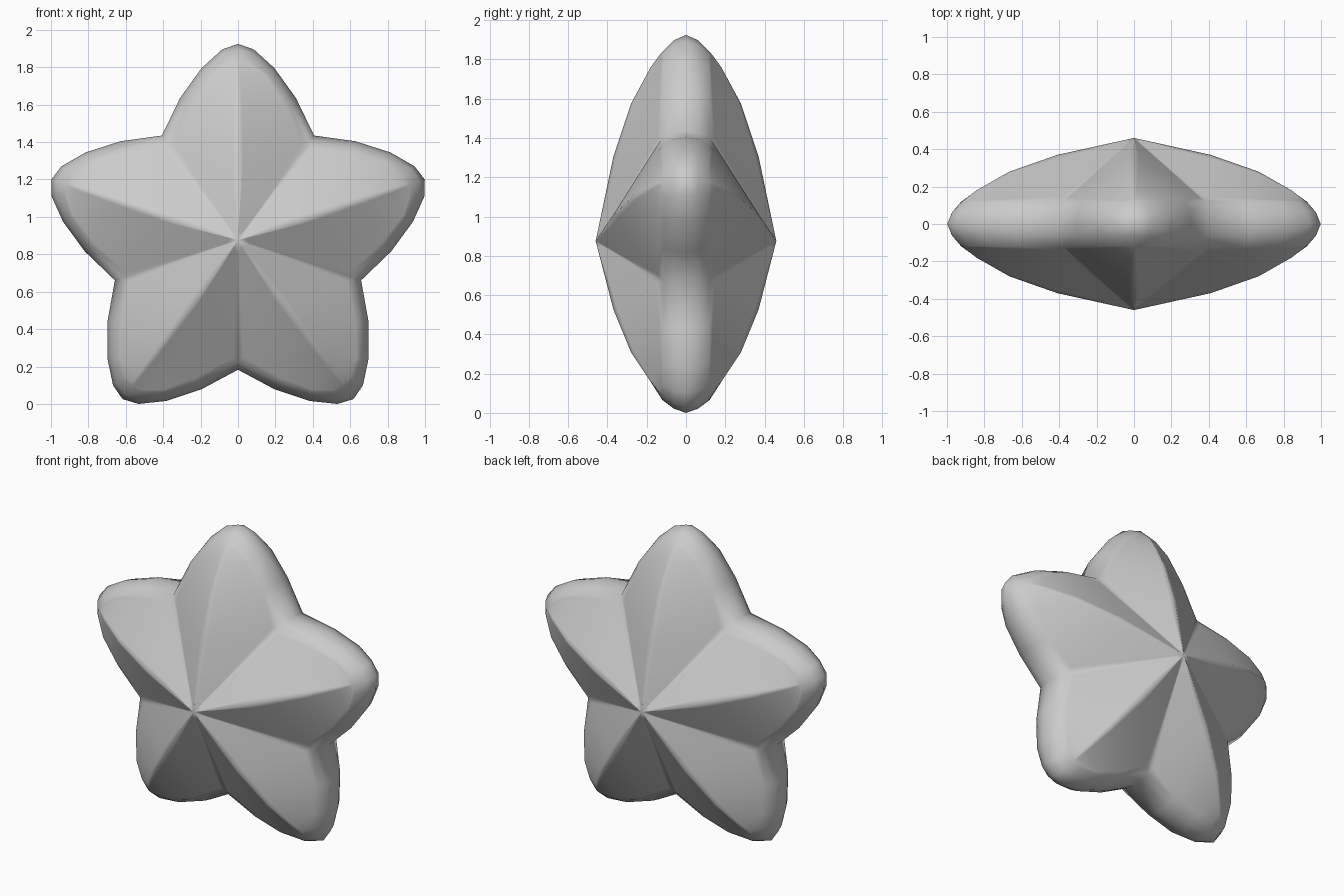
import bpy, bmesh
from math import radians
from mathutils import Vector, Matrix

cube = bpy.data.objects.get("Cube")
if cube:
    bpy.data.objects.remove(cube, do_unlink=True)

CENTRE_Z = 0.875
HUB = Vector((0, -0.46, 0))
# Cross-sections of half an arm pointing up: ridge (z, depth), face edge (x, z), outline (x, z)
SECTIONS = [
    ((0.43, 0.37), (0.385, 0.53), (0.407, 0.56)),
    ((0.70, 0.28), (0.275, 0.735), (0.31, 0.76)),
    ((0.885, 0.18), (0.16, 0.885), (0.195, 0.92)),
    ((0.94, 0.14), (0.065, 0.95), (0.085, 1.02)),
    ((0.965, 0.12), (0, 0.965), (0, 1.05)),
]
EDGE_DEPTH = 0.12
LOOPS = (0, 0.07, 0.9, 1)   # tight loops keep the ridge and valley creases crisp


def face_row(ridge, edge):
    """Points from the arm ridge across the face to its outer edge."""
    a = Vector((0, -ridge[1], ridge[0]))
    b = Vector((edge[0], -EDGE_DEPTH, edge[1]))
    return [a.lerp(b, t) for t in LOOPS]


def rim_row(edge, outline):
    """Rounded rim from the face edge to the middle of the thickness."""
    e, o = Vector(edge), Vector(outline)
    m = e.lerp(o, 0.68)
    return [Vector((e.x, -EDGE_DEPTH, e.y)), Vector((m.x, -0.062, m.y)),
            Vector((o.x, 0, o.y))]


def add_grid(bm, rows, matrix):
    """Skin neighbouring rows, collapsing cells that come to a point."""
    for low, high in zip(rows, rows[1:]):
        for i in range(len(low) - 1):
            corners = []
            for p in (low[i], low[i + 1], high[i + 1], high[i]):
                if all((p - q).length > 1e-5 for q in corners):
                    corners.append(p)
            if len(corners) > 2:
                bm.faces.new([bm.verts.new(matrix @ p) for p in corners])


# Half-arm surface patches
faces = [face_row(r, e) for r, e, o in SECTIONS]
hub_rows = [[HUB.lerp(p, f) for p in faces[0]] for f in (0, 0.1)]
rims = [rim_row(e, o) for r, e, o in SECTIONS]

# Five arms, mirrored side to side and front to back
bm = bmesh.new()
for arm in range(5):
    turn = Matrix.Rotation(radians(72 * arm), 4, 'Y')
    for sx in (1, -1):
        for sy in (1, -1):
            matrix = turn @ Matrix.Diagonal((sx, sy, 1, 1))
            add_grid(bm, hub_rows + faces, matrix)
            add_grid(bm, rims, matrix)
bmesh.ops.remove_doubles(bm, verts=bm.verts, dist=0.003)
bmesh.ops.recalc_face_normals(bm, faces=bm.faces)
for f in bm.faces:
    f.smooth = True
bmesh.ops.translate(bm, verts=bm.verts, vec=(0, 0, CENTRE_Z))

mesh = bpy.data.meshes.new("star_body")
bm.to_mesh(mesh)
bm.free()
star = bpy.data.objects.new("star_body", mesh)
bpy.context.collection.objects.link(star)

# Plain grey finish
grey = bpy.data.materials.new("light_grey")
grey.use_nodes = True
colour = (0.6, 0.6, 0.6, 1)
grey.diffuse_color = colour
grey.node_tree.nodes["Principled BSDF"].inputs["Base Color"].default_value = colour
mesh.materials.append(grey)
